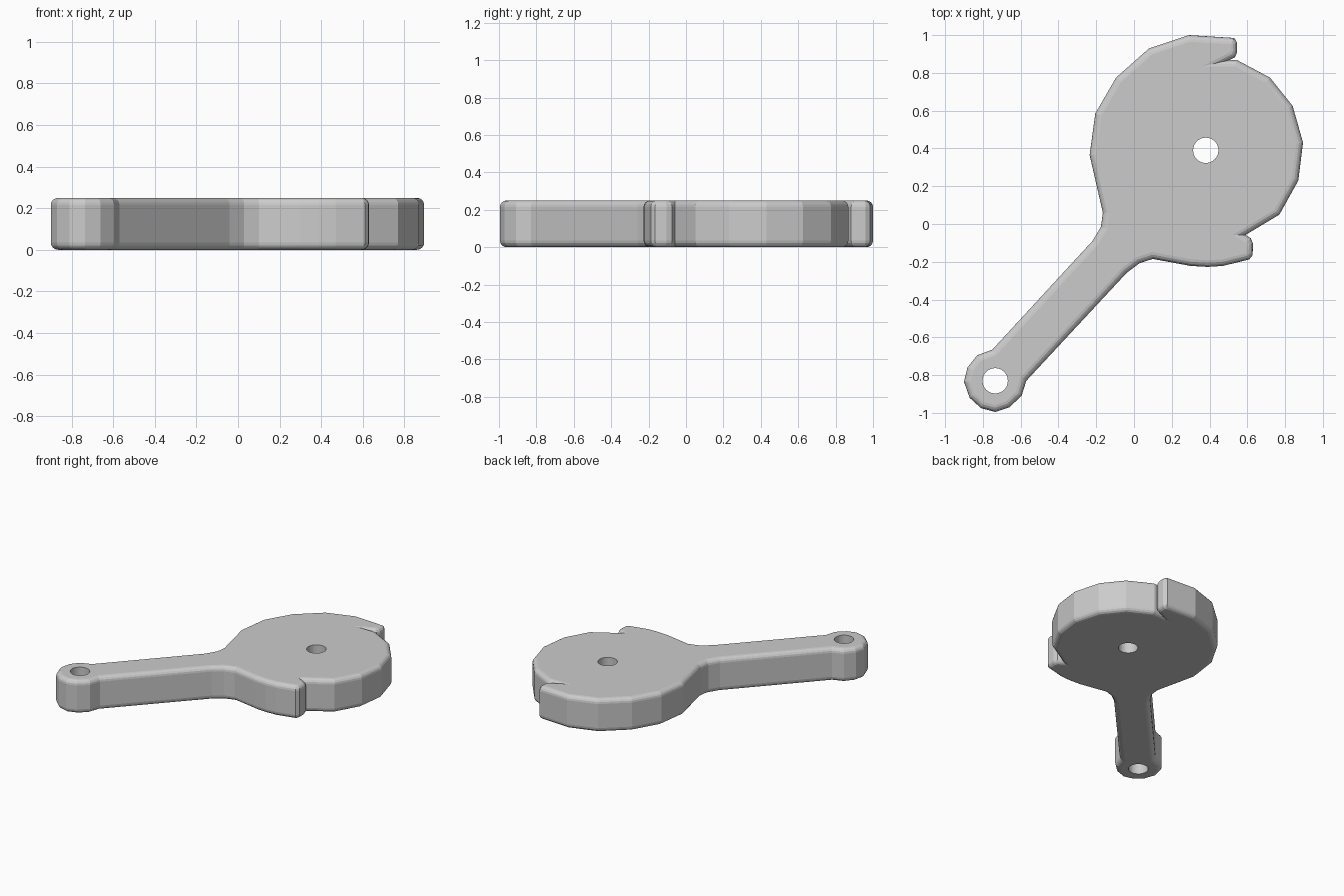
import bpy, bmesh

if "Cube" in bpy.data.objects:
    bpy.data.objects.remove(bpy.data.objects["Cube"])

HEIGHT, ROUND = 0.25, 0.035

# Outline of the cam plate, anticlockwise from the upper tooth
rim_left = [(.53, .985), (.29, 1), (.08, .93), (-.095, .775), (-.205, .585),
            (-.235, .365), (-.165, .06), (-.175, -.015), (-.22, -.09)]
arm_eye = [(-.75, -.665), (-.83, -.695), (-.882, -.76), (-.9, -.835), (-.87, -.92),
           (-.81, -.975), (-.735, -.995), (-.66, -.97), (-.595, -.91), (-.57, -.83)]
rim_bottom = [(-.04, -.26), (.03, -.207), (.1, -.185), (.3, -.222), (.39, -.227), (.47, -.222)]
lower_tooth = [(.61, -.188), (.628, -.165), (.63, -.105), (.618, -.075), (.59, -.058)]
rim_right = [(.77, .05), (.87, .23), (.895, .43), (.84, .625), (.72, .775), (.545, .868)]
upper_tooth = [(.505, .868), (.535, .883), (.546, .91), (.546, .96)]
outline = rim_left + arm_eye + rim_bottom + lower_tooth + rim_right + upper_tooth

# Extruded plate with rounded top and bottom edges
bm = bmesh.new()
base = bm.faces.new([bm.verts.new((x, y, 0)) for x, y in outline])
top = bmesh.ops.extrude_face_region(bm, geom=[base], use_keep_orig=True)["geom"]
bmesh.ops.translate(bm, verts=[v for v in top if isinstance(v, bmesh.types.BMVert)],
                    vec=(0, 0, HEIGHT))
bmesh.ops.recalc_face_normals(bm, faces=bm.faces)
edges = [e for e in bm.edges if abs(e.verts[0].co.z - e.verts[1].co.z) < 1e-5]
bmesh.ops.bevel(bm, geom=edges, offset=ROUND, segments=4, profile=0.5,
                affect='EDGES', clamp_overlap=False)
bmesh.ops.recalc_face_normals(bm, faces=bm.faces)
mesh = bpy.data.meshes.new("cam_lever")
bm.to_mesh(mesh)
bm.free()
lever = bpy.data.objects.new("cam_lever", mesh)
bpy.context.collection.objects.link(lever)


def drill(name, x, y, radius=0.067):
    """Cut a round hole straight through the plate."""
    bpy.ops.mesh.primitive_cylinder_add(vertices=32, radius=radius, depth=1, location=(x, y, 0.1))
    cutter = bpy.context.object
    cutter.name = name
    cutter.hide_render = True
    cutter.display_type = 'WIRE'
    mod = lever.modifiers.new(name, 'BOOLEAN')
    mod.operation = 'DIFFERENCE'
    mod.solver = 'EXACT'
    mod.object = cutter


# Pivot hole in the disc and pin hole in the arm end
drill("pivot_hole_cutter", .38, .39)
drill("pin_hole_cutter", -.735, -.83)
